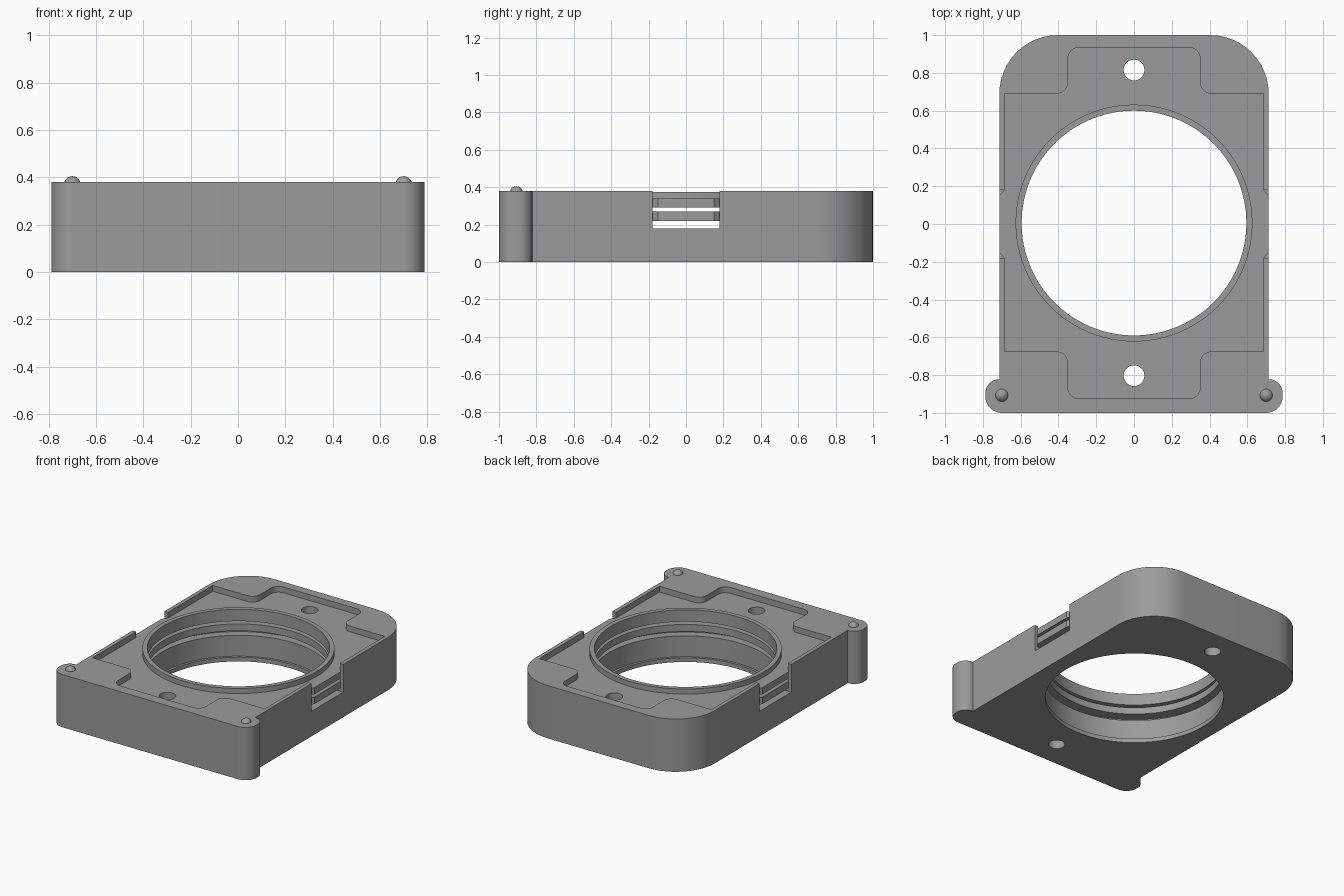
import bpy, bmesh, math
from mathutils import Vector

cube = bpy.data.objects.get("Cube")
if cube:
    bpy.data.objects.remove(cube, do_unlink=True)

grey = bpy.data.materials.new("matte grey")
grey.use_nodes = True
colour = (0.33, 0.33, 0.33, 1)
grey.diffuse_color = colour
grey.node_tree.nodes["Principled BSDF"].inputs["Base Color"].default_value = colour

HEIGHT, FLOOR, RIM_TOP = 0.38, 0.338, 0.375
SLOT_Y, CENTRE_Y = 0.18, 0.005


def make_object(name, bm):
    bmesh.ops.recalc_face_normals(bm, faces=bm.faces[:])
    mesh = bpy.data.meshes.new(name)
    bm.to_mesh(mesh)
    bm.free()
    mesh.materials.append(grey)
    obj = bpy.data.objects.new(name, mesh)
    bpy.context.collection.objects.link(obj)
    return obj


def rounded(corners, steps=12):
    """Outline from (x, y, radius) corners, with arcs at the rounded ones."""
    points = []
    for i, (x, y, r) in enumerate(corners):
        p = Vector((x, y))
        if r == 0:
            points.append(p)
            continue
        a = (Vector(corners[i - 1][:2]) - p).normalized()
        b = (Vector(corners[(i + 1) % len(corners)][:2]) - p).normalized()
        half = a.angle(b) / 2
        centre = p + (a + b).normalized() * r / math.sin(half)
        start = p + a * r / math.tan(half) - centre
        end = p + b * r / math.tan(half) - centre
        a0 = math.atan2(start.y, start.x)
        turn = math.atan2(start.cross(end), start.dot(end))
        for k in range(steps + 1):
            t = a0 + turn * k / steps
            points.append(centre + Vector((math.cos(t), math.sin(t))) * r)
    return points


def mirrored(half):
    """Complete a right-hand outline with its mirror image."""
    return half + [(-x, y, r) for x, y, r in reversed(half)]


def prism(name, points, z0, z1):
    bm = bmesh.new()
    face = bm.faces.new([bm.verts.new((p[0], p[1], z0)) for p in points])
    made = bmesh.ops.extrude_face_region(bm, geom=[face])["geom"]
    bmesh.ops.translate(bm, vec=(0, 0, z1 - z0),
                        verts=[v for v in made if isinstance(v, bmesh.types.BMVert)])
    return make_object(name, bm)


def lathe(name, profile, y, closed_loop=False, segments=96):
    """Revolve (radius, z) points about a vertical axis at (0, y)."""
    bm = bmesh.new()
    rings = []
    for r, z in profile:
        rings.append([bm.verts.new((r * math.cos(math.tau * k / segments),
                                    y + r * math.sin(math.tau * k / segments), z))
                      for k in range(segments)])
    pairs = list(zip(rings, rings[1:]))
    if closed_loop:
        pairs.append((rings[-1], rings[0]))
    else:
        bm.faces.new(rings[0])
        bm.faces.new(rings[-1])
    for low, high in pairs:
        for k in range(segments):
            n = (k + 1) % segments
            bm.faces.new((low[k], low[n], high[n], high[k]))
    return make_object(name, bm)


def smooth(obj):
    bpy.ops.object.select_all(action="DESELECT")
    obj.select_set(True)
    bpy.context.view_layer.objects.active = obj
    bpy.ops.object.shade_smooth_by_angle(angle=math.radians(30))


def cut(target, cutter):
    cutter.hide_render = True
    mod = target.modifiers.new("cut", "BOOLEAN")
    mod.operation = "DIFFERENCE"
    mod.solver = "EXACT"
    mod.object = cutter
    bpy.context.view_layer.objects.active = target
    bpy.ops.object.modifier_apply(modifier=mod.name)
    bpy.data.objects.remove(cutter, do_unlink=True)


# Block with large rear corners and two front ears
block = mirrored([(0.787, -1, 0.088), (0.787, -0.822, 0.073),
                  (0.713, -0.822, 0), (0.713, 1, 0.31)])
body = prism("housing_body", rounded(block), 0, HEIGHT)

# Stepped top pocket, open at the middle of both sides
pocket = mirrored([(0.35, -0.925, 0.06), (0.35, -0.675, 0.06), (0.685, -0.675, 0),
                   (0.685, -SLOT_Y, 0), (0.8, -SLOT_Y, 0),
                   (0.8, SLOT_Y, 0), (0.685, SLOT_Y, 0),
                   (0.685, 0.69, 0), (0.35, 0.69, 0.06), (0.35, 0.935, 0.06)])
cut(body, prism("pocket_cutter", rounded(pocket), FLOOR, 0.5))

# Side slots through to the bore
for z0, z1 in ((0.18, 0.22), (0.27, 0.29)):
    slot = [(-0.9, -SLOT_Y), (0.9, -SLOT_Y), (0.9, SLOT_Y), (-0.9, SLOT_Y)]
    cut(body, prism("slot_cutter", slot, z0, z1))

# Bevelled ends of the slats between the slots
for sx in (-1, 1):
    for sy in (-1, 1):
        corner = [(0.688 * sx, SLOT_Y * sy), (0.738 * sx, 0.12 * sy),
                  (0.738 * sx, SLOT_Y * sy)]
        cut(body, prism("slat_cutter", corner, 0.18, 0.5))

# Bore with two ring grooves and a bottom lip
bore = [(0.595, -0.1), (0.595, 0.03), (0.612, 0.03), (0.612, 0.18),
        (0.67, 0.18), (0.67, 0.22), (0.595, 0.22), (0.595, 0.27),
        (0.67, 0.27), (0.67, 0.29), (0.595, 0.29), (0.595, 0.5)]
cut(body, lathe("bore_cutter", bore, CENTRE_Y))

# Screw holes
for y in (-0.803, 0.815):
    cut(body, lathe("screw_cutter", [(0.055, -0.1), (0.055, 0.5)], y, segments=32))
smooth(body)

# Raised rim around the bore
rim = lathe("bore_rim", [(0.595, FLOOR), (0.627, FLOOR),
                         (0.627, RIM_TOP), (0.595, RIM_TOP)], CENTRE_Y, True)
smooth(rim)

# Locating bumps on the ears
for side, x in (("left", 0.7), ("right", -0.7)):
    bm = bmesh.new()
    bmesh.ops.create_uvsphere(bm, u_segments=24, v_segments=16, radius=0.035)
    bmesh.ops.translate(bm, vec=(x, -0.907, 0.37), verts=bm.verts[:])
    smooth(make_object(side + "_locating_bump", bm))
